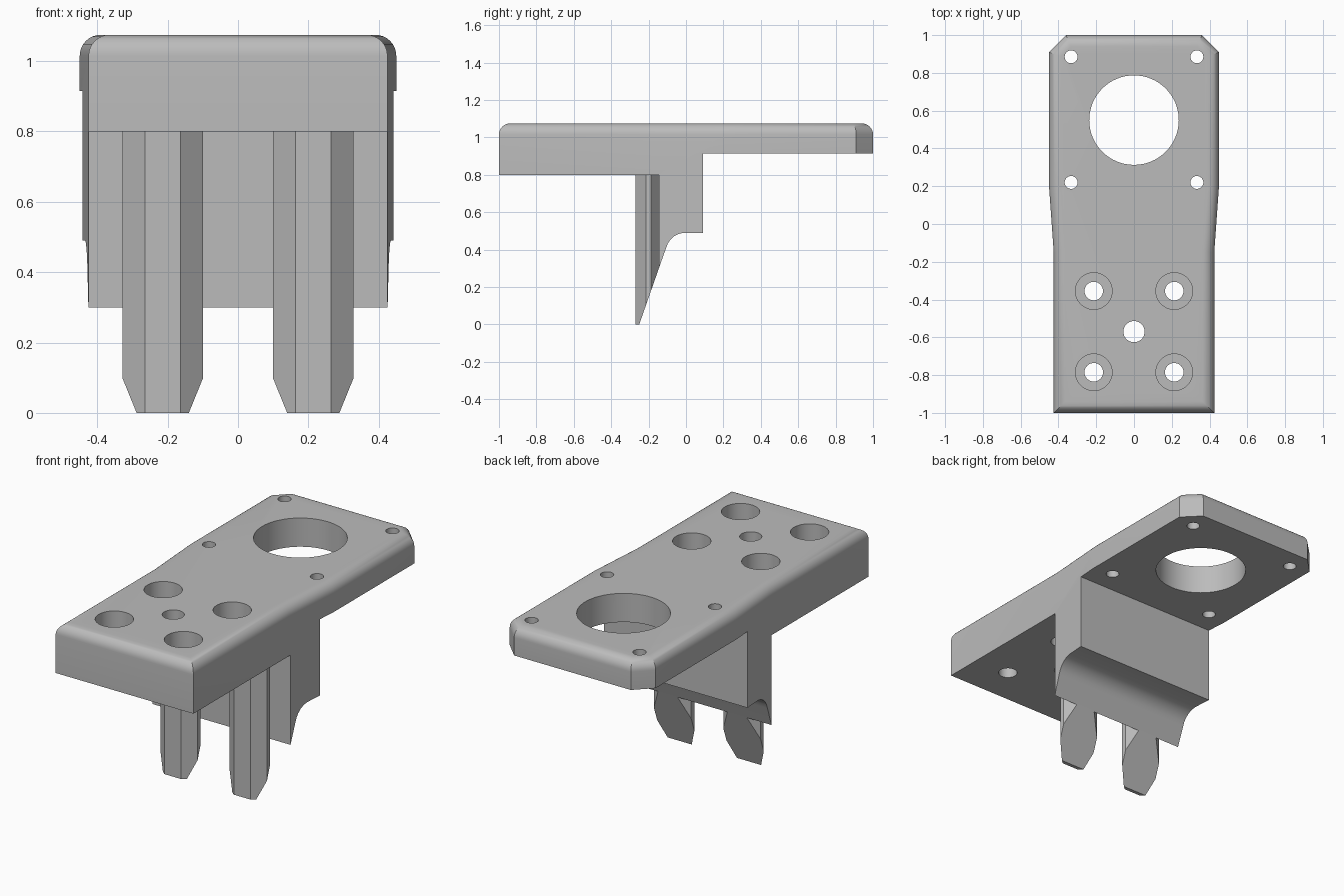
import bpy, bmesh, math
from mathutils import Vector, Matrix

if "Cube" in bpy.data.objects:
    bpy.data.objects.remove(bpy.data.objects["Cube"], do_unlink=True)

TOP = 1.075
grey = bpy.data.materials.new("plain grey")
grey.use_nodes = True
colour = (0.5, 0.5, 0.5, 1)
grey.diffuse_color = colour
grey.node_tree.nodes["Principled BSDF"].inputs["Base Color"].default_value = colour


def prism(points, direction):
    """Closed prism from a polygon of 3D points."""
    bm = bmesh.new()
    face = bm.faces.new([bm.verts.new(p) for p in points])
    new = bmesh.ops.extrude_face_region(bm, geom=[face])["geom"]
    bmesh.ops.translate(bm, vec=direction, verts=[v for v in new if isinstance(v, bmesh.types.BMVert)])
    bmesh.ops.recalc_face_normals(bm, faces=bm.faces)
    return bm


def make_object(name, bm):
    mesh = bpy.data.meshes.new(name)
    bm.to_mesh(mesh)
    bm.free()
    mesh.materials.append(grey)
    obj = bpy.data.objects.new(name, mesh)
    bpy.context.collection.objects.link(obj)
    return obj


def combine(target, cutter, operation):
    """Apply a boolean and remove its helper."""
    mod = target.modifiers.new(operation.lower(), "BOOLEAN")
    mod.operation = operation
    mod.solver = "EXACT"
    mod.object = cutter
    bpy.context.view_layer.objects.active = target
    bpy.ops.object.modifier_apply(modifier=mod.name)
    bpy.data.objects.remove(cutter, do_unlink=True)


def drill(name, holes, bottom):
    """Cylinders at (x, y, radius), from bottom to above the plate."""
    bm = bmesh.new()
    height = 1.3 - bottom
    for x, y, r in holes:
        bmesh.ops.create_cone(bm, cap_ends=True, segments=64, radius1=r, radius2=r, depth=height,
                              matrix=Matrix.Translation((x, y, bottom + height / 2)))
    obj = make_object(name, bm)
    obj.hide_render = True
    return obj


# Bracket body: plan outline with a rounded top rim
half = [(0.425, -1), (0.425, -0.15), (0.45, 0.2), (0.45, 0.91), (0.36, 1)]
outline = half + [(-x, y) for x, y in reversed(half)]
bm = prism([(x, y, 0.1) for x, y in outline], (0, 0, TOP - 0.1))
rim = [e for e in bm.edges if all(v.co.z > TOP - 0.01 for v in e.verts)]
bmesh.ops.bevel(bm, geom=rim, offset=0.06, segments=8, profile=0.5, affect="EDGES")
body = make_object("bracket_body", bm)

# Side profile with the fillet under the rear block
profile = [(-1.2, 0.8), (-0.145, 0.8), (-0.145, 0.3), (-0.106, 0.41), (-0.097, 0.433),
           (-0.083, 0.454), (-0.063, 0.472), (-0.04, 0.484), (-0.012, 0.49),
           (0.09, 0.49), (0.09, 0.915), (1.2, 0.915), (1.2, 1.2), (-1.2, 1.2)]
side = make_object("side_profile", prism([(-0.6, y, z) for y, z in profile], (1.2, 0, 0)))
combine(body, side, "INTERSECT")

# Motor opening, screw holes and counterbores
screws = [(sx * 0.213, y) for sx in (-1, 1) for y in (-0.355, -0.785)]
through = [(0, 0.55, 0.237), (0, -0.57, 0.056)]
through += [(sx * 0.333, y, 0.034) for sx in (-1, 1) for y in (0.22, 0.885)]
through += [(x, y, 0.049) for x, y in screws]
combine(body, drill("through_holes", through, 0.6), "DIFFERENCE")
combine(body, drill("counterbores", [(x, y, 0.097) for x, y in screws], 0.92), "DIFFERENCE")

# Slot prongs: faceted rails with a narrow neck, trimmed by the sloping back
rail = [(0.051, -0.27), (0.115, -0.215), (0.115, -0.187), (0.06, -0.145), (0.06, -0.13)]
section = rail + [(-x, y) for x, y in reversed(rail)]
prongs = []
for name, centre in (("right_prong", -0.214), ("left_prong", 0.214)):
    bm = prism([(centre + x, y, 0) for x, y in section], (0, 0, 0.81))
    cut = bmesh.ops.bisect_plane(bm, geom=bm.verts[:] + bm.edges[:] + bm.faces[:],
                                 plane_co=(0, -0.25, 0), plane_no=Vector((0, 0.3, -0.105)),
                                 clear_outer=True)
    bmesh.ops.holes_fill(bm, edges=[e for e in bm.edges if e.is_boundary])
    bmesh.ops.recalc_face_normals(bm, faces=bm.faces)
    prongs.append(make_object(name, bm))

# Smooth the rounds, keep the corners sharp
for obj in [body] + prongs:
    bpy.ops.object.select_all(action="DESELECT")
    obj.select_set(True)
    bpy.context.view_layer.objects.active = obj
    bpy.ops.object.shade_smooth_by_angle(angle=math.radians(25))
